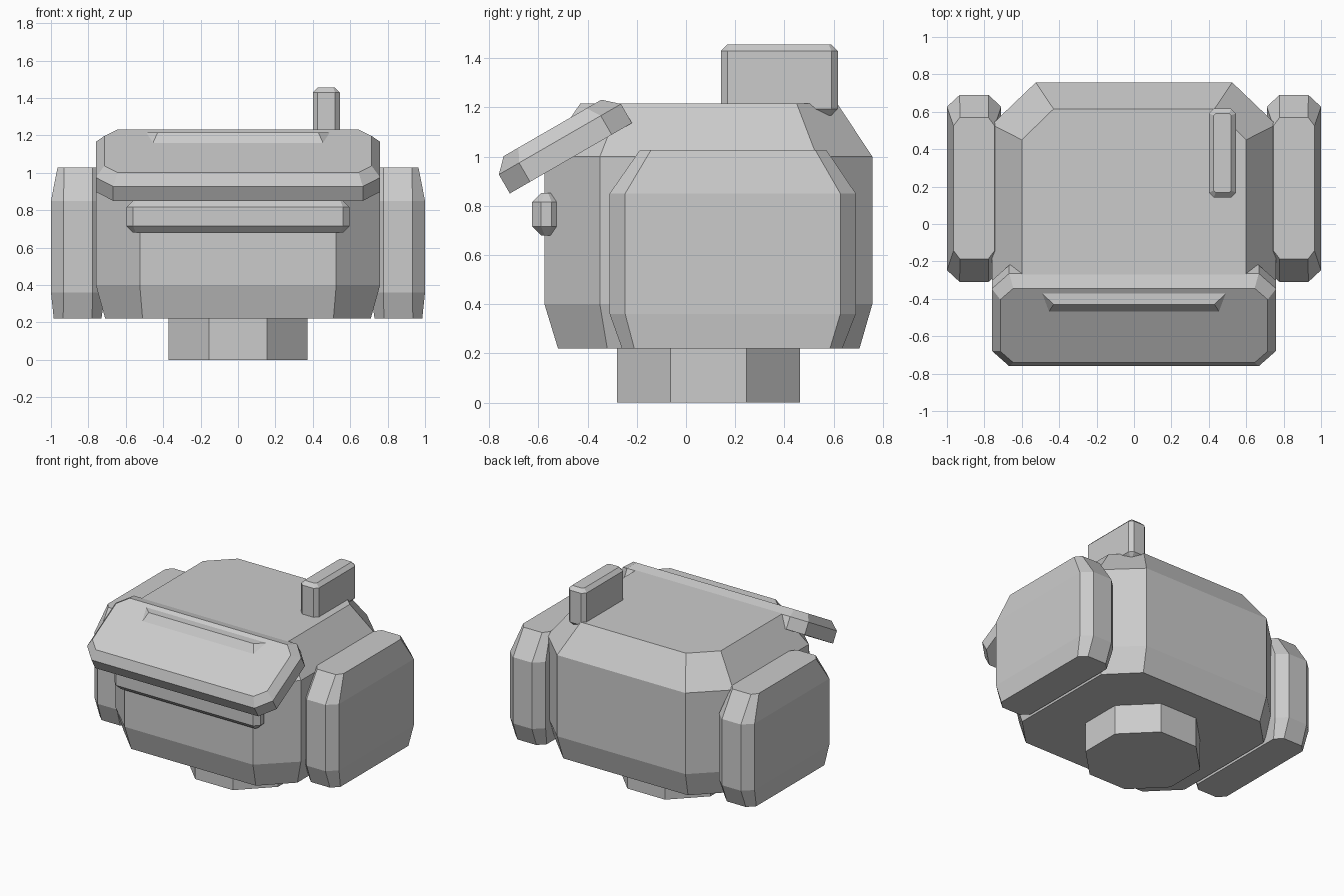
import bpy, bmesh
from math import radians
from mathutils import Matrix

if "Cube" in bpy.data.objects:
    bpy.data.objects.remove(bpy.data.objects["Cube"])


def loft(name, sections, matrix=None):
    """Stack of chamfered rectangles: (x0, x1, y0, y1, chamfer_x, chamfer_y, z)."""
    bm = bmesh.new()
    rings = []
    for x0, x1, y0, y1, cx, cy, z in sections:
        pts = [(x0 + cx, y0), (x1 - cx, y0), (x1, y0 + cy), (x1, y1 - cy),
               (x1 - cx, y1), (x0 + cx, y1), (x0, y1 - cy), (x0, y0 + cy)]
        rings.append([bm.verts.new((x, y, z)) for x, y in pts])
    for a, b in zip(rings, rings[1:]):
        for i in range(8):
            j = (i + 1) % 8
            bm.faces.new((a[i], a[j], b[j], b[i]))
    bm.faces.new(rings[0][::-1])
    bm.faces.new(rings[-1])
    if matrix:
        bm.transform(matrix)
    bmesh.ops.recalc_face_normals(bm, faces=bm.faces)
    me = bpy.data.meshes.new(name)
    bm.to_mesh(me)
    bm.free()
    ob = bpy.data.objects.new(name, me)
    bpy.context.collection.objects.link(ob)
    return ob


def chamfered_box(name, x0, x1, y0, y1, z0, z1, c):
    """Box with every edge cut by c."""
    inner = (x0 + c, x1 - c, y0 + c, y1 - c, c * 0.4, c * 0.4)
    outer = (x0, x1, y0, y1, c, c)
    return loft(name, [(*inner, z0), (*outer, z0 + c), (*outer, z1 - c), (*inner, z1)])


# Octagonal neck the head stands on
loft("neck", [(-0.372, 0.372, -0.28, 0.464, 0.218, 0.218, z) for z in (0, 0.25)])

# Main head shell
loft("head", [
    (-0.71, 0.71, -0.52, 0.705, 0.20, 0.20, 0.22),
    (-0.76, 0.76, -0.575, 0.757, 0.235, 0.225, 0.40),
    (-0.76, 0.76, -0.575, 0.757, 0.235, 0.225, 1.00),
    (-0.60, 0.60, -0.43, 0.615, 0.17, 0.165, 1.215)])

# Ear pods, mirrored left and right
for side, s in (("right", 1), ("left", -1)):
    loft(f"ear_pod_{side}", [
        (0.73, 0.985, -0.26, 0.635, 0.05, 0.05, 0.22),
        (0.71, 1.00, -0.31, 0.69, 0.068, 0.063, 0.36),
        (0.71, 1.00, -0.31, 0.69, 0.068, 0.063, 0.85),
        (0.745, 0.965, -0.187, 0.57, 0.034, 0.045, 1.027)],
        Matrix.Diagonal((s, 1, 1, 1)))

# Tilted visor plate with bevelled upper rim (local y runs up the slope)
loft("visor", [
    (-0.76, 0.76, -0.195, 0.378, 0.093, 0.095, 1.094),
    (-0.76, 0.76, -0.195, 0.378, 0.093, 0.095, 1.183),
    (-0.715, 0.715, -0.141, 0.318, 0.07, 0.07, 1.238)],
    Matrix.Rotation(radians(30), 4, 'X'))

# Mouth bar on the face and antenna fin on the roof
chamfered_box("mouth_bar", -0.597, 0.597, -0.625, -0.51, 0.68, 0.852, 0.036)
chamfered_box("antenna", 0.40, 0.545, 0.142, 0.617, 1.167, 1.455, 0.026)
